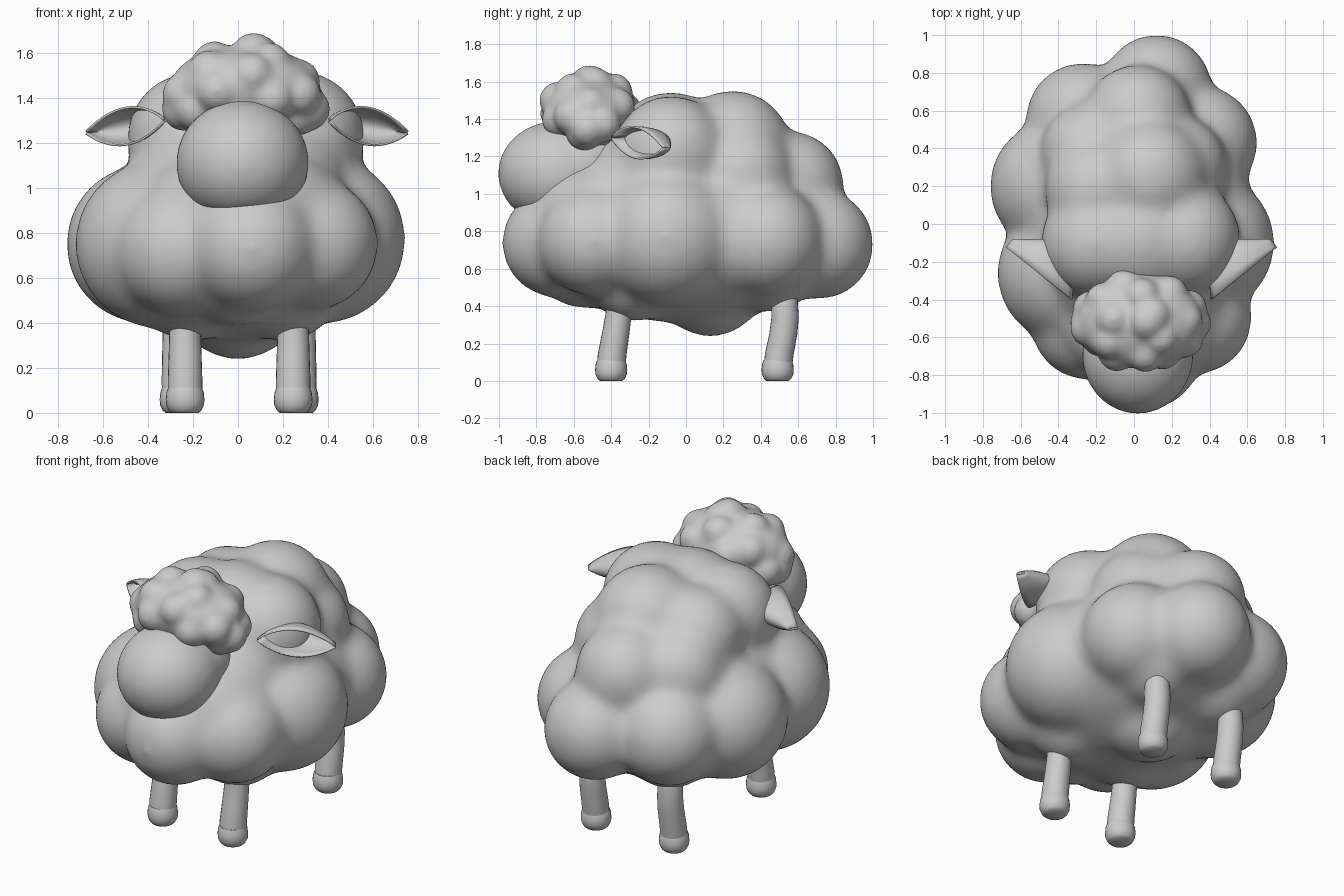
import bpy, bmesh, math
from mathutils import Vector, Matrix

if "Cube" in bpy.data.objects:
    bpy.data.objects.remove(bpy.data.objects["Cube"])


def finish(name, bm):
    bmesh.ops.recalc_face_normals(bm, faces=bm.faces)
    me = bpy.data.meshes.new(name)
    bm.to_mesh(me)
    bm.free()
    for p in me.polygons:
        p.use_smooth = True
    ob = bpy.data.objects.new(name, me)
    bpy.context.collection.objects.link(ob)
    return ob


def ball(bm, c, r):
    """Add an ellipsoid with centre c and radii r."""
    bmesh.ops.create_icosphere(bm, subdivisions=4, radius=1,
                               matrix=Matrix.Translation(c) @ Matrix.Diagonal((*r, 1)))


def fuse(ob, voxel, smooth):
    """Melt overlapping balls into one soft skin."""
    m = ob.modifiers.new("fuse", 'REMESH')
    m.mode = 'VOXEL'
    m.voxel_size = voxel
    m.use_smooth_shade = True
    s = ob.modifiers.new("soften", 'SMOOTH')
    s.factor = 0.5
    s.iterations = smooth


def tube(name, rings, n=24):
    """Skin horizontal rings given as (x, y, z, radius)."""
    bm = bmesh.new()
    loops = []
    for x, y, z, r in rings:
        loops.append([bm.verts.new((x + r * math.cos(2 * math.pi * i / n),
                                    y + r * math.sin(2 * math.pi * i / n), z)) for i in range(n)])
    for a, b in zip(loops, loops[1:]):
        for i in range(n):
            j = (i + 1) % n
            bm.faces.new((a[i], a[j], b[j], b[i]))
    bm.faces.new(loops[0])
    bm.faces.new(loops[-1])
    ob = finish(name, bm)
    bpy.context.view_layer.objects.active = ob
    ob.select_set(True)
    bpy.ops.object.shade_smooth_by_angle(angle=math.radians(50))
    ob.select_set(False)


# Woolly body: core plus lumps (x, y, z, radius)
lumps = [
    (0.06, -0.69, 0.74, 0.29), (-0.25, -0.53, 0.72, 0.29), (0.33, -0.50, 0.75, 0.29),
    (-0.35, -0.26, 0.75, 0.37), (0.37, -0.10, 0.77, 0.37), (-0.41, 0.20, 0.75, 0.35),
    (0.35, 0.43, 0.75, 0.30), (-0.27, 0.55, 0.75, 0.30), (0.12, 0.71, 0.73, 0.29),
    (0.02, 0.56, 1.05, 0.28), (0.04, -0.08, 1.20, 0.34), (0.08, 0.25, 1.24, 0.31),
    (-0.20, 0.18, 1.20, 0.27), (0.26, -0.08, 1.22, 0.30), (-0.20, -0.10, 1.22, 0.29),
    (0.22, 0.30, 1.10, 0.27), (-0.23, 0.38, 1.06, 0.26), (0.00, 0.13, 0.53, 0.29),
    (0.20, -0.28, 0.58, 0.26), (-0.20, -0.28, 0.58, 0.26), (0.20, 0.44, 0.64, 0.27),
    (-0.20, 0.44, 0.64, 0.27), (0.00, -0.54, 0.66, 0.27),
]
bm = bmesh.new()
ball(bm, (0, 0, 0.78), (0.63, 0.85, 0.47))
ball(bm, (0.02, -0.10, 1.06), (0.51, 0.46, 0.36))
ball(bm, (0.02, 0.20, 1.06), (0.45, 0.46, 0.36))
ball(bm, (0.02, -0.31, 1.03), (0.45, 0.28, 0.29))
ball(bm, (0.03, -0.42, 0.91), (0.47, 0.43, 0.29))
for x, y, z, r in lumps:
    ball(bm, (x, y, z), (r + 0.006,) * 3)
fuse(finish("body_wool", bm), 0.024, 36)

# Head: rounded muzzle running back into the wool, flat chin
bm = bmesh.new()
ball(bm, (0.02, -0.69, 1.11), (0.295, 0.315, 0.28))
ball(bm, (0.02, -0.57, 1.14), (0.28, 0.30, 0.25))
for v in bm.verts:
    v.co.z = max(v.co.z, 0.895)
fuse(finish("head", bm), 0.02, 10)

# Curly wool cap on the head: small balls scattered over an ellipsoid
bm = bmesh.new()
C = Vector((0.03, -0.515, 1.45))
ball(bm, C, (0.33, 0.25, 0.18))
count = 24
for i in range(count):
    h = 1 - 2 * (i + 0.5) / count
    a = i * math.pi * (3 - math.sqrt(5)) + 0.6
    q = math.sqrt(1 - h * h)
    d = Vector((q * math.cos(a) * 0.28, q * math.sin(a) * 0.185, h * 0.135))
    d.z -= 0.9 * d.x * d.x
    ball(bm, C + d, (0.10,) * 3)
ball(bm, C + Vector((0.04, 0, 0.135)), (0.105,) * 3)
for x in (-0.27, 0.28):
    ball(bm, C + Vector((x, -0.01, -0.10)), (0.10,) * 3)
fuse(finish("head_wool", bm), 0.015, 16)

# Ears: cups with a straight front opening, their backs running into the wool
for side, name in ((1, "ear_right"), (-1, "ear_left")):
    bm = bmesh.new()
    base, tip = Vector((0.37, -0.40, 1.30)), Vector((0.715, -0.125, 1.245))
    rows = []
    for i in range(17):
        s = i / 16
        w = max(0.02, math.sin(math.pi * s ** 0.95)) ** 0.8 * 0.082
        p = base.lerp(tip, s)
        row = []
        for k in range(13):
            t = math.pi * k / 12
            c = p + Vector((-0.03 * math.sin(t), (-0.085 - p.y) * math.sin(t), w * math.cos(t)))
            row.append(bm.verts.new((0.04 + side * c.x, c.y, c.z)))
        rows.append(row)
    for a, b in zip(rows, rows[1:]):
        for k in range(12):
            bm.faces.new((a[k], a[k + 1], b[k + 1], b[k]))
    ob = finish(name, bm)
    m = ob.modifiers.new("thickness", 'SOLIDIFY')
    m.thickness = 0.01
    m.offset = 0

# Legs and hooves
for side, label in ((1, "right"), (-1, "left")):
    fx, bx = 0.005 + side * 0.24, 0.005 + side * 0.267
    tube("front_leg_" + label, [(fx, -0.40, 0.07, 0.076), (fx, -0.395, 0.14, 0.077),
                                (fx, -0.375, 0.26, 0.073), (fx, -0.36, 0.36, 0.07),
                                (fx, -0.36, 0.50, 0.065)])
    tube("back_leg_" + label, [(bx, 0.49, 0.07, 0.076), (bx, 0.50, 0.15, 0.077),
                               (bx, 0.52, 0.25, 0.075), (bx, 0.53, 0.34, 0.073),
                               (bx, 0.525, 0.46, 0.07), (bx, 0.53, 0.49, 0.058),
                               (bx, 0.535, 0.508, 0.03)])
    for x, y, part in ((fx, -0.40, "front"), (bx, 0.49, "back")):
        profile = ((0, 0.06), (0.012, 0.073), (0.035, 0.084), (0.06, 0.086),
                   (0.09, 0.083), (0.112, 0.075), (0.12, 0.05))
        tube(f"{part}_hoof_{label}", [(x, y, z, r) for z, r in profile])
